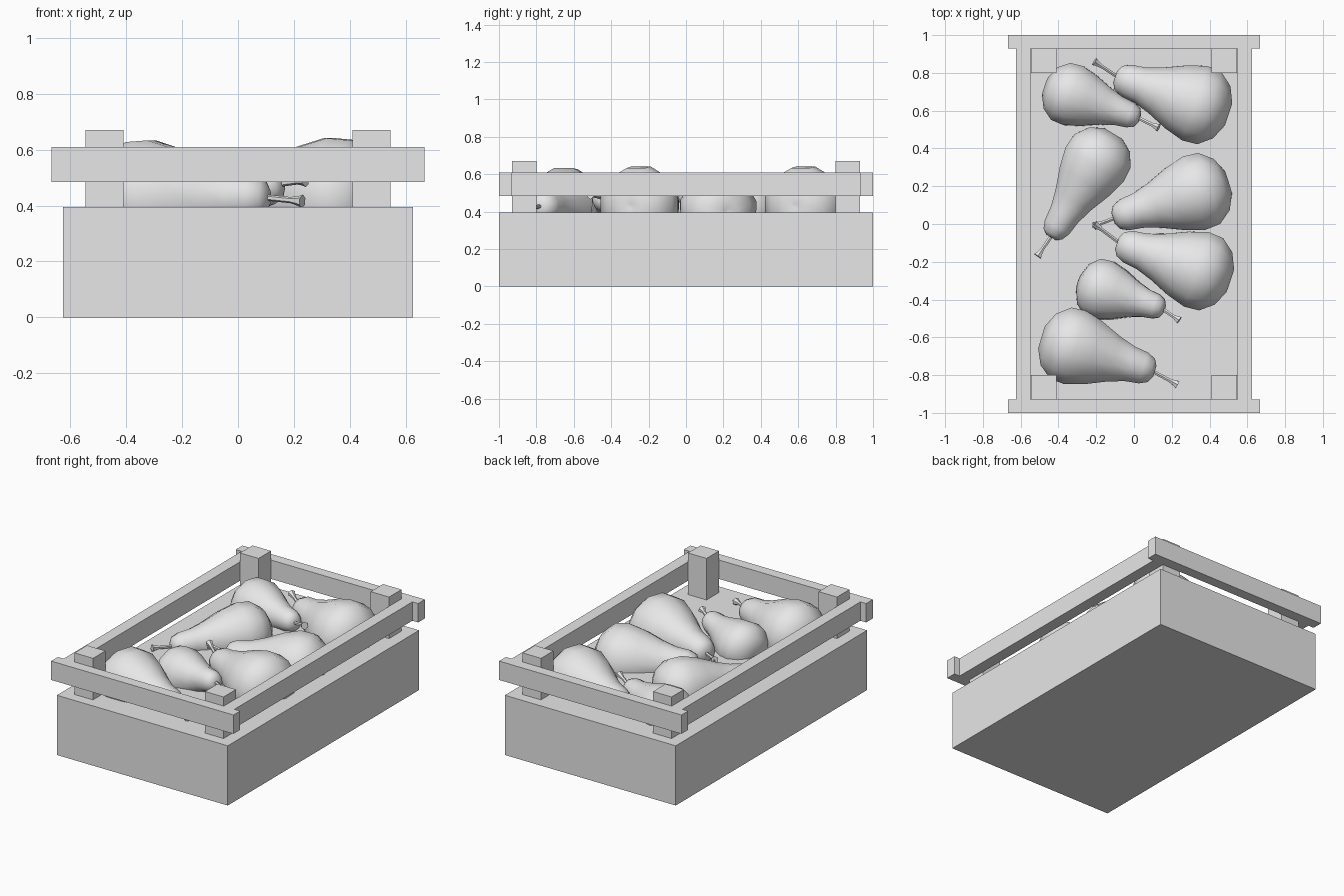
import bpy, bmesh, math
from mathutils import Vector

cube = bpy.data.objects.get("Cube")
if cube:
    bpy.data.objects.remove(cube, do_unlink=True)

grey = bpy.data.materials.new("light_grey")
grey.use_nodes = True
COLOUR = (0.8, 0.8, 0.8, 1)
grey.diffuse_color = COLOUR
grey.node_tree.nodes["Principled BSDF"].inputs["Base Color"].default_value = COLOUR


def add_object(name, bm):
    bmesh.ops.recalc_face_normals(bm, faces=bm.faces)
    mesh = bpy.data.meshes.new(name)
    bm.to_mesh(mesh)
    bm.free()
    mesh.materials.append(grey)
    obj = bpy.data.objects.new(name, mesh)
    bpy.context.collection.objects.link(obj)
    return obj


def box(name, x0, x1, y0, y1, z0, z1):
    bm = bmesh.new()
    bmesh.ops.create_cube(bm, size=1)
    for v in bm.verts:
        v.co = ((x0 + x1) / 2 + v.co.x * (x1 - x0),
                (y0 + y1) / 2 + v.co.y * (y1 - y0),
                (z0 + z1) / 2 + v.co.z * (z1 - z0))
    return add_object(name, bm)


def lathe(name, profile, start, end, radius, sides):
    """Spin (position along axis, relative radius) pairs from start to end."""
    axis = end - start
    turn = axis.to_track_quat('Z', 'Y')
    bm = bmesh.new()
    rings = []
    for t, r in profile:
        ring = []
        for i in range(sides):
            a = math.tau * (i + 0.5) / sides
            p = Vector((math.cos(a), math.sin(a), 0)) * r * radius
            ring.append(bm.verts.new(start + axis * t + turn @ p))
        rings.append(ring)
    for low, high in zip(rings, rings[1:]):
        for i in range(sides):
            j = (i + 1) % sides
            bm.faces.new((low[i], low[j], high[j], high[i]))
    bm.faces.new(rings[0])
    bm.faces.new(rings[-1])
    return add_object(name, bm)


# Crate body
box("crate_body", -0.625, 0.625, -1, 1, 0, 0.395)

# Corner posts and upper rails
for sx, side in ((1, "left"), (-1, "right")):
    for sy, end in ((-1, "front"), (1, "back")):
        xs = sorted((sx * 0.41, sx * 0.545))
        ys = sorted((sy * 0.8, sy * 0.93))
        box(f"{end}_{side}_post", *xs, *ys, 0.38, 0.67)
    xs = sorted((sx * 0.547, sx * 0.625))
    box(f"{side}_rail", *xs, -0.93, 0.93, 0.485, 0.61)
for sy, end in ((-1, "front"), (1, "back")):
    ys = sorted((sy * 0.93, sy))
    box(f"{end}_rail", -0.667, 0.667, *ys, 0.485, 0.61)

# Pears: neck tip, base, stem tip, belly radius
PEAR = [(0, 0.15), (0.03, 0.32), (0.1, 0.42), (0.22, 0.47), (0.36, 0.61),
        (0.54, 0.85), (0.7, 1), (0.83, 0.97), (0.94, 0.7), (1, 0.3), (0.98, 0.05)]
STEM = [(0, 0.5), (0.7, 0.5), (0.9, 0.8), (1, 1.1)]
pears = [
    ((0.03, 0.56, 0.45), (-0.47, 0.73, 0.41), (0.13, 0.51, 0.48), 0.17),
    ((-0.1, 0.78, 0.44), (0.5, 0.58, 0.43), (-0.21, 0.86, 0.47), 0.215),
    ((-0.44, -0.07, 0.41), (-0.11, 0.48, 0.42), (-0.51, -0.17, 0.42), 0.185),
    ((-0.11, 0.03, 0.42), (0.5, 0.22, 0.4), (-0.21, -0.01, 0.46), 0.21),
    ((-0.09, -0.1, 0.44), (0.51, -0.3, 0.43), (-0.21, 0, 0.47), 0.215),
    ((0.16, -0.45, 0.48), (-0.29, -0.31, 0.39), (0.24, -0.51, 0.49), 0.165),
    ((0.11, -0.78, 0.43), (-0.49, -0.6, 0.43), (0.23, -0.85, 0.415), 0.21),
]
for n, (neck, base, tip, radius) in enumerate(pears, 1):
    neck, base, tip = Vector(neck), Vector(base), Vector(tip)
    parts = [lathe(f"pear_{n}", PEAR, neck, base, radius, 12),
             lathe(f"pear_stem_{n}", STEM, neck.lerp(base, 0.04), tip, 0.022, 6)]
    bpy.ops.object.select_all(action='DESELECT')
    for part in parts:
        part.select_set(True)
    bpy.context.view_layer.objects.active = parts[0]
    bpy.ops.object.shade_smooth_by_angle(angle=math.radians(50))
